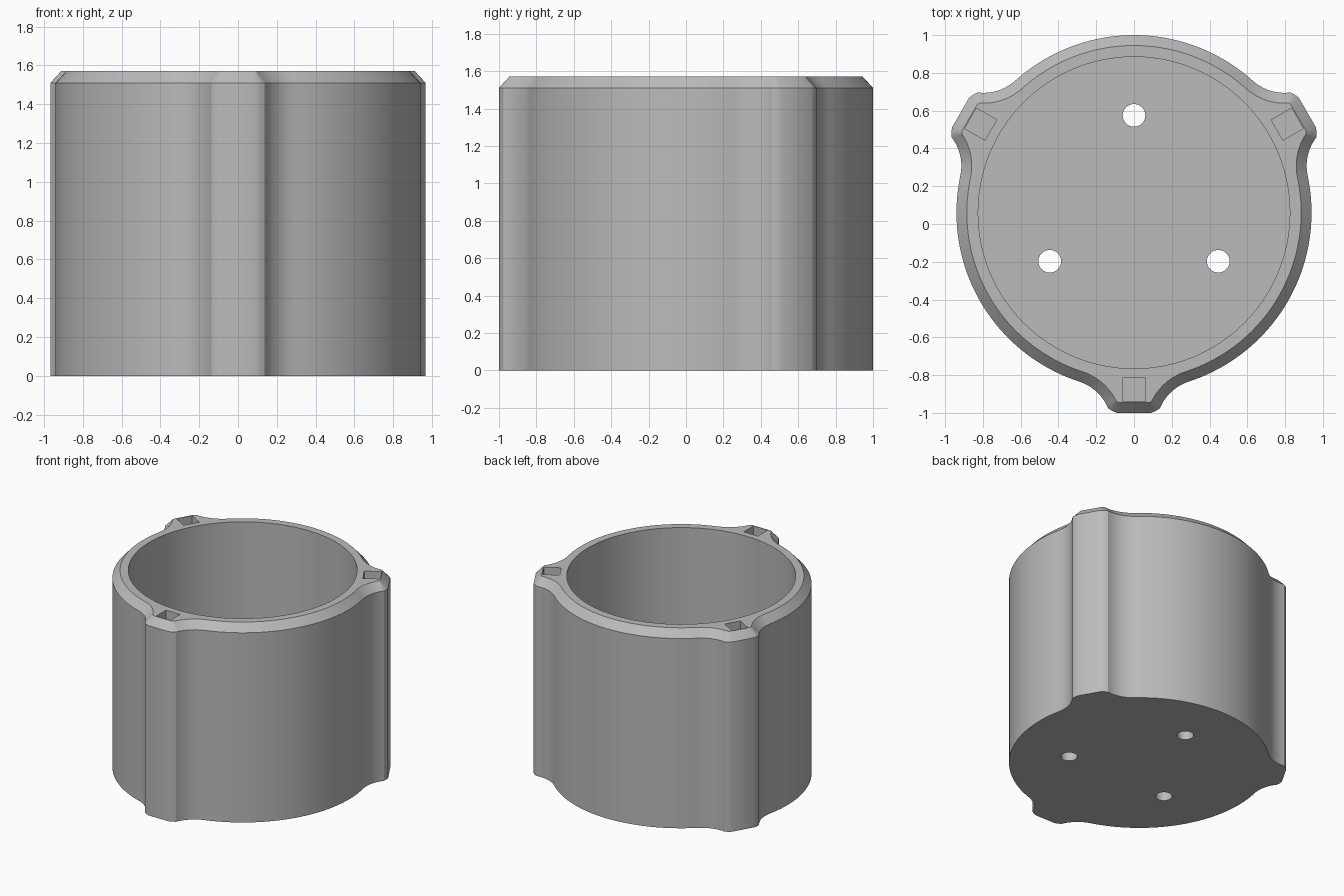
import bpy
import bmesh
from math import sin, cos, radians, pi
from mathutils import Vector, Matrix

if "Cube" in bpy.data.objects:
    bpy.data.objects.remove(bpy.data.objects["Cube"])

CENTRE = Vector((0, 0.06, 0))
R_OUT, R_BORE, HEIGHT, CHAMFER, FLOOR = 0.94, 0.825, 1.57, 0.06, 0.12
LUG_ANGLES = [radians(a) for a in (-90, 30, 150)]

grey = bpy.data.materials.new("plain grey")
grey.use_nodes = True
colour = (0.5, 0.5, 0.5, 1)
grey.diffuse_color = colour
grey.node_tree.nodes["Principled BSDF"].inputs["Base Color"].default_value = colour


def make_object(name, bm):
    bmesh.ops.recalc_face_normals(bm, faces=bm.faces)
    mesh = bpy.data.meshes.new(name)
    bm.to_mesh(mesh)
    bm.free()
    mesh.materials.append(grey)
    ob = bpy.data.objects.new(name, mesh)
    bpy.context.collection.objects.link(ob)
    return ob


def outline():
    """Round wall with three lugs, each blended in by concave fillets."""
    fillet, join = 0.25, radians(18)
    fc = Vector((cos(join), sin(join))) * (R_OUT + fillet)
    half = [Vector((1.06, 0.09)), Vector((1.05, 0.115))]
    for i in range(11):
        a = radians(247.5 - 49.5 * i / 10)
        half.append(fc + fillet * Vector((cos(a), sin(a))))
    steps = 40
    arc = [R_OUT * Vector((cos(a), sin(a))) for a in
           (join + (2 * pi / 3 - 2 * join) * i / steps for i in range(1, steps))]
    third = [Vector((p.x, -p.y)) for p in reversed(half)] + half + arc
    return [Matrix.Rotation(a, 2) @ p for a in LUG_ANGLES for p in third]


def inset(points, d):
    """Move a counter-clockwise outline inward with mitred corners."""
    result = []
    for i, p in enumerate(points):
        e1 = (p - points[i - 1]).normalized()
        e2 = (points[(i + 1) % len(points)] - p).normalized()
        n1, n2 = Vector((-e1.y, e1.x)), Vector((-e2.y, e2.x))
        result.append(p + (n1 + n2) * d / (1 + n1.dot(n2)))
    return result


# Solid housing with a chamfered top rim
bm = bmesh.new()
base = outline()
rings = []
for pts, z in ((base, 0), (base, HEIGHT - CHAMFER), (inset(base, 0.055), HEIGHT)):
    rings.append([bm.verts.new(CENTRE + Vector((p.x, p.y, z))) for p in pts])
for low, high in zip(rings, rings[1:]):
    for i in range(len(low)):
        bm.faces.new((low[i - 1], low[i], high[i], high[i - 1]))
bm.faces.new(rings[0])
bm.faces.new(rings[-1])
housing = make_object("housing", bm)


def cylinder_cutter(name, radius, x, y, z0, z1, sides):
    bm = bmesh.new()
    bmesh.ops.create_cone(bm, cap_ends=True, segments=sides, radius1=radius,
                          radius2=radius, depth=z1 - z0,
                          matrix=Matrix.Translation(CENTRE + Vector((x, y, (z0 + z1) / 2))))
    return make_object(name, bm)


# Bore, floor holes and square pockets in the lugs
cutters = [cylinder_cutter("bore_cutter", R_BORE, 0, 0, FLOOR, 2, 128)]
for a in LUG_ANGLES:
    b = a + pi
    cutters.append(cylinder_cutter("floor_hole_cutter", 0.06, 0.515 * cos(b),
                                   0.515 * sin(b), -0.1, 0.3, 32))
    bm = bmesh.new()
    place = (Matrix.Translation(CENTRE) @ Matrix.Rotation(a, 4, "Z")
             @ Matrix.Translation((0.937, 0, HEIGHT))
             @ Matrix.Diagonal((0.124, 0.124, 0.6, 1)))
    bmesh.ops.create_cube(bm, size=1, matrix=place)
    cutters.append(make_object("pocket_cutter", bm))

for c in cutters:
    c.hide_render = True
    mod = housing.modifiers.new(c.name, "BOOLEAN")
    mod.operation, mod.solver, mod.object = "DIFFERENCE", "EXACT", c

# Bake the cuts, then drop the cutters
graph = bpy.context.evaluated_depsgraph_get()
baked = bpy.data.meshes.new_from_object(housing.evaluated_get(graph))
housing.modifiers.clear()
housing.data = baked
for c in cutters:
    bpy.data.objects.remove(c)

bpy.ops.object.select_all(action="DESELECT")
housing.select_set(True)
bpy.context.view_layer.objects.active = housing
bpy.ops.object.shade_smooth_by_angle(angle=radians(30))
